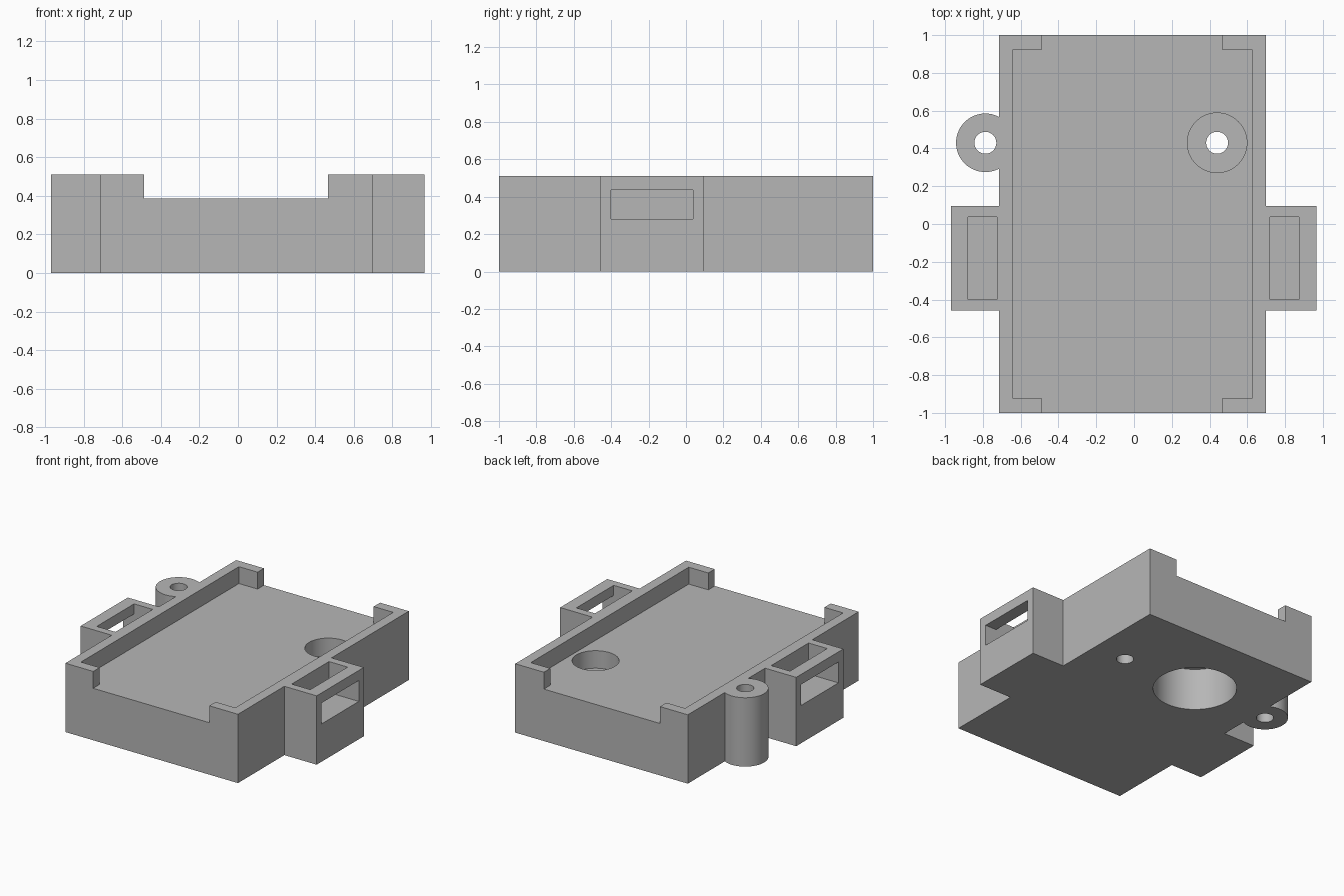
import bpy
import bmesh
from math import cos, sin, pi, acos
from mathutils import Vector

cube = bpy.data.objects.get("Cube")
if cube:
    bpy.data.objects.remove(cube, do_unlink=True)

grey = bpy.data.materials.new("plain grey")
grey.use_nodes = True
colour = (0.47, 0.47, 0.47, 1)
grey.diffuse_color = colour
grey.node_tree.nodes["Principled BSDF"].inputs["Base Color"].default_value = colour

HEIGHT, FLOOR = 0.51, 0.385
LEFT, RIGHT = 0.70, -0.715          # body sides
EAR_LEFT, EAR_RIGHT = 0.965, -0.97  # outer faces of the strap ears
EAR_FRONT, EAR_BACK = -0.457, 0.095
BOSS = (-0.787, 0.43)
BORE = (0.44, 0.43)
TOP = HEIGHT + 0.1


def prism(name, points, offset):
    """Extrude a closed 3D outline by an offset."""
    bm = bmesh.new()
    face = bm.faces.new([bm.verts.new(p) for p in points])
    made = bmesh.ops.extrude_face_region(bm, geom=[face])["geom"]
    verts = [v for v in made if isinstance(v, bmesh.types.BMVert)]
    bmesh.ops.translate(bm, verts=verts, vec=Vector(offset))
    bmesh.ops.recalc_face_normals(bm, faces=bm.faces)
    mesh = bpy.data.meshes.new(name)
    bm.to_mesh(mesh)
    bm.free()
    mesh.materials.append(grey)
    obj = bpy.data.objects.new(name, mesh)
    bpy.context.collection.objects.link(obj)
    return obj


def arc(centre, radius, start, end, steps):
    return [(centre[0] + radius * cos(start + (end - start) * i / steps),
             centre[1] + radius * sin(start + (end - start) * i / steps))
            for i in range(steps + 1)]


def upright(name, outline, bottom, top):
    return prism(name, [(x, y, bottom) for x, y in outline], (0, 0, top - bottom))


def round_cutter(name, centre, radius, bottom, top):
    return upright(name, arc(centre, radius, 0, 2 * pi, 64)[:-1], bottom, top)


# Body outline: block, two strap ears and the screw boss on one side
boss_radius = 0.155
meet = acos((RIGHT - BOSS[0]) / boss_radius)
outline = [
    (RIGHT, -1), (LEFT, -1),
    (LEFT, EAR_FRONT), (EAR_LEFT, EAR_FRONT), (EAR_LEFT, EAR_BACK), (LEFT, EAR_BACK),
    (LEFT, 1), (RIGHT, 1),
    *arc(BOSS, boss_radius, meet, 2 * pi - meet, 48),
    (RIGHT, EAR_BACK), (EAR_RIGHT, EAR_BACK), (EAR_RIGHT, EAR_FRONT), (RIGHT, EAR_FRONT),
]
body = upright("tray_body", outline, 0, HEIGHT)

# Tray recess, open through the middle of the front and back walls
x0, x1, x2, x3, y = -0.64, -0.487, 0.465, 0.625, 0.925
recess = [(x0, -y), (x1, -y), (x1, -1.1), (x2, -1.1), (x2, -y), (x3, -y),
          (x3, y), (x2, y), (x2, 1.1), (x1, 1.1), (x1, y), (x0, y)]
cutters = [upright("recess_cutter", recess, FLOOR, TOP)]


# Strap slot in each ear: a top pocket that turns out through the side
def slot(name, inner, outer, beyond):
    sill, lintel = 0.28, 0.435
    shape = [(inner, sill), (beyond, sill), (beyond, lintel),
             (outer, lintel), (outer, TOP), (inner, TOP)]
    return prism(name, [(x, -0.4, z) for x, z in shape], (0, 0.437, 0))


cutters += [
    slot("left_slot_cutter", 0.72, 0.873, 1.1),
    slot("right_slot_cutter", -0.725, -0.878, -1.1),
    # Screw holes, counterbore and the blind socket underneath
    round_cutter("boss_hole_cutter", BOSS, 0.058, -0.1, TOP),
    round_cutter("counterbore_cutter", BORE, 0.158, FLOOR - 0.13, TOP - 0.15),
    round_cutter("screw_hole_cutter", BORE, 0.058, -0.1, TOP),
    round_cutter("socket_cutter", (-0.173, 0.43), 0.281, -0.1, 0.31),
]

# Cut everything, then bake the result
for cutter in cutters:
    cutter.hide_render = True
    cut = body.modifiers.new(cutter.name, "BOOLEAN")
    cut.operation = "DIFFERENCE"
    cut.solver = "EXACT"
    cut.object = cutter

bpy.context.view_layer.update()
baked = bpy.data.meshes.new_from_object(
    body.evaluated_get(bpy.context.evaluated_depsgraph_get()))
body.modifiers.clear()
body.data = baked
baked.materials.clear()
baked.materials.append(grey)
for polygon in baked.polygons:
    polygon.material_index = 0
for cutter in cutters:
    bpy.data.objects.remove(cutter, do_unlink=True)

bpy.ops.object.select_all(action="DESELECT")
body.select_set(True)
bpy.context.view_layer.objects.active = body
bpy.ops.object.shade_smooth_by_angle()
